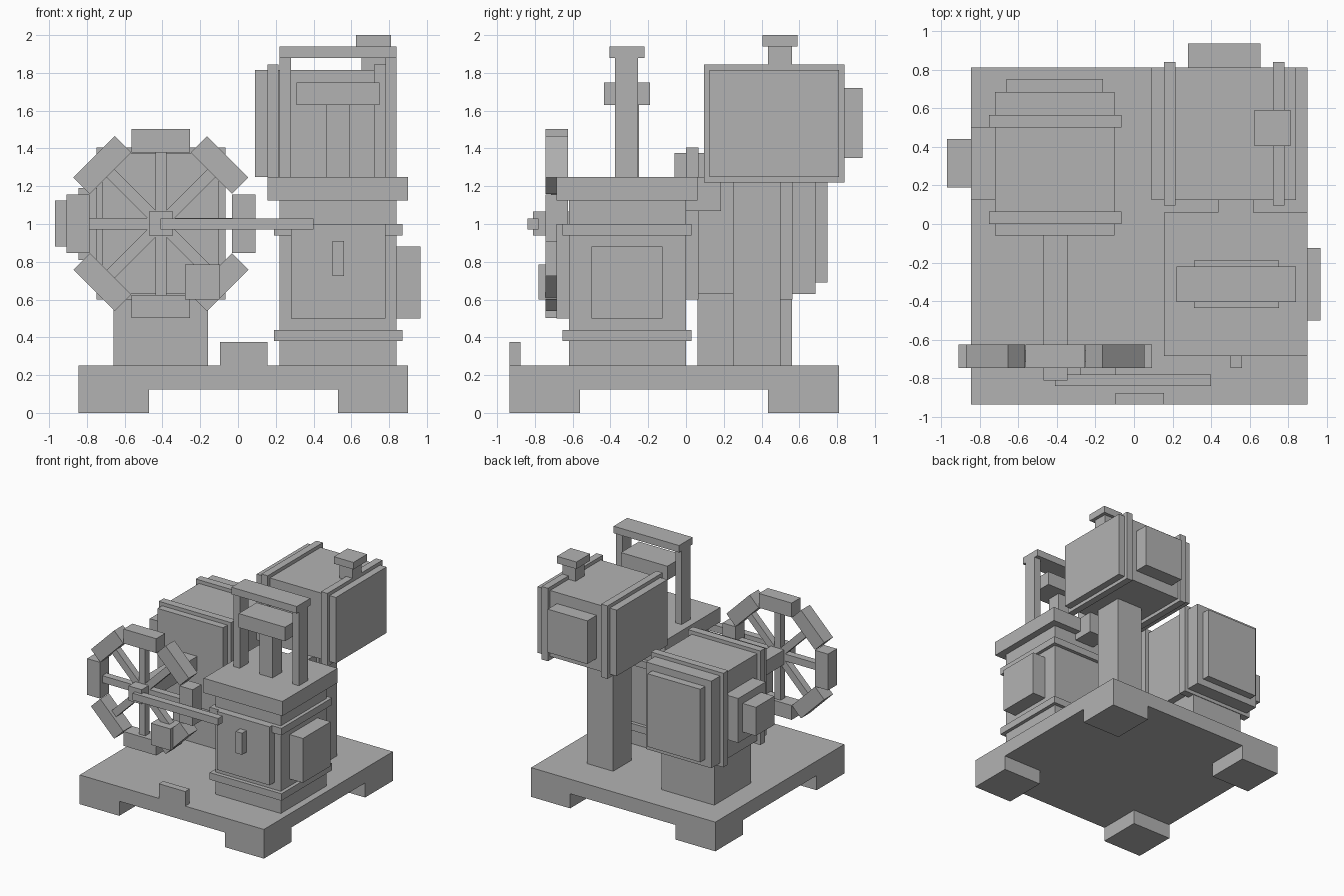
import bpy
import math
from mathutils import Matrix, Vector

cube = bpy.data.objects.get("Cube")
if cube:
    bpy.data.objects.remove(cube, do_unlink=True)

# One plain grey for the whole machine
grey = bpy.data.materials.new("machine grey")
grey.use_nodes = True
colour = (0.45, 0.45, 0.45, 1.0)
grey.diffuse_color = colour
grey.node_tree.nodes["Principled BSDF"].inputs["Base Color"].default_value = colour


def box(name, x, y, z, matrix=None):
    """Flat-shaded box from (min, max) pairs on each axis."""
    verts = [Vector((a, b, c)) for a in x for b in y for c in z]
    faces = [(0, 1, 3, 2), (4, 6, 7, 5), (0, 4, 5, 1),
             (2, 3, 7, 6), (0, 2, 6, 4), (1, 5, 7, 3)]
    mesh = bpy.data.meshes.new(name)
    mesh.from_pydata(verts, [], faces)
    if matrix:
        mesh.transform(matrix)
    mesh.materials.append(grey)
    obj = bpy.data.objects.new(name, mesh)
    bpy.context.collection.objects.link(obj)
    return obj


# Base plate, corner feet and front step
box("base_plate", (-0.845, 0.90), (-0.935, 0.81), (0.125, 0.25))
for side, fx in (("right", (-0.845, -0.47)), ("left", (0.53, 0.90))):
    for end, fy in (("front", (-0.935, -0.56)), ("back", (0.435, 0.81))):
        box(f"foot_{end}_{side}", fx, fy, (0.0, 0.125))
box("front_step", (-0.095, 0.155), (-0.935, -0.875), (0.25, 0.375))

# Engine column with bands, cap, door and side box
box("column_body", (0.22, 0.84), (-0.62, 0.0), (0.25, 1.125))
for name, z0 in (("lower", 0.38), ("upper", 0.94)):
    box(f"column_band_{name}", (0.19, 0.87), (-0.655, 0.03), (z0, z0 + 0.06))
box("column_cap", (0.155, 0.90), (-0.685, 0.06), (1.125, 1.25))
box("column_door", (0.28, 0.78), (-0.685, -0.62), (0.50, 1.0))
box("door_handle", (0.50, 0.56), (-0.745, -0.685), (0.725, 0.91))
box("column_side_box", (0.84, 0.965), (-0.50, -0.125), (0.50, 0.88))

# Frame above the column, with the sliding crosshead
for side, x0 in (("right", 0.22), ("left", 0.78)):
    box(f"frame_post_{side}", (x0, x0 + 0.06), (-0.375, -0.255), (1.25, 1.88))
box("frame_top_bar", (0.22, 0.84), (-0.405, -0.22), (1.88, 1.94))
box("piston_rod", (0.465, 0.59), (-0.375, -0.25), (1.25, 1.63))
box("crosshead", (0.31, 0.75), (-0.435, -0.19), (1.63, 1.75))

# Raised tank on its pillar, joined to the column by a duct
box("tank_pillar", (0.34, 0.59), (0.25, 0.50), (0.25, 1.25))
box("tank_body", (0.09, 0.84), (0.125, 0.81), (1.25, 1.815))
for side, x0 in (("right", 0.155), ("left", 0.72)):
    box(f"tank_band_{side}", (x0, x0 + 0.06), (0.095, 0.84), (1.22, 1.845))
box("tank_back_box", (0.28, 0.655), (0.81, 0.935), (1.35, 1.72))
box("tank_cap_stem", (0.655, 0.78), (0.435, 0.56), (1.815, 1.94))
box("tank_cap", (0.625, 0.81), (0.405, 0.59), (1.94, 2.0))
box("connecting_duct", (0.435, 0.62), (0.0, 0.185), (1.07, 1.25))

# Boiler on its pedestal
box("boiler_pedestal", (-0.66, -0.16), (0.06, 0.56), (0.25, 0.63))
box("boiler_body", (-0.72, -0.10), (-0.06, 0.685), (0.63, 1.375))
for end, y0 in (("front", 0.0), ("back", 0.50)):
    box(f"boiler_band_{end}", (-0.75, -0.065), (y0, y0 + 0.065), (0.60, 1.405))
box("boiler_back_plate", (-0.66, -0.16), (0.685, 0.75), (0.69, 1.315))
box("boiler_side_box", (-0.845, -0.72), (0.125, 0.50), (0.81, 1.19))
box("boiler_side_cap", (-0.97, -0.845), (0.19, 0.44), (0.88, 1.125))

# Axle and wheel: eight rim blocks and eight spokes
box("wheel_axle", (-0.47, -0.345), (-0.81, -0.06), (0.94, 1.065))
centre = Matrix.Translation((-0.408, 0.0, 1.002))
for i in range(8):
    turn = centre @ Matrix.Rotation(i * math.pi / 4, 4, 'Y')
    box(f"wheel_rim_block_{i + 1}", (-0.155, 0.155), (-0.745, -0.625), (0.377, 0.5), turn)
    box(f"wheel_spoke_{i + 1}", (-0.03, 0.03), (-0.715, -0.655), (0.05, 0.38), turn)

# Counterweight and connecting rod
box("wheel_counterweight", (-0.28, -0.095), (-0.78, -0.625), (0.60, 0.785))
box("connecting_rod", (-0.41, 0.40), (-0.84, -0.78), (0.97, 1.03))
